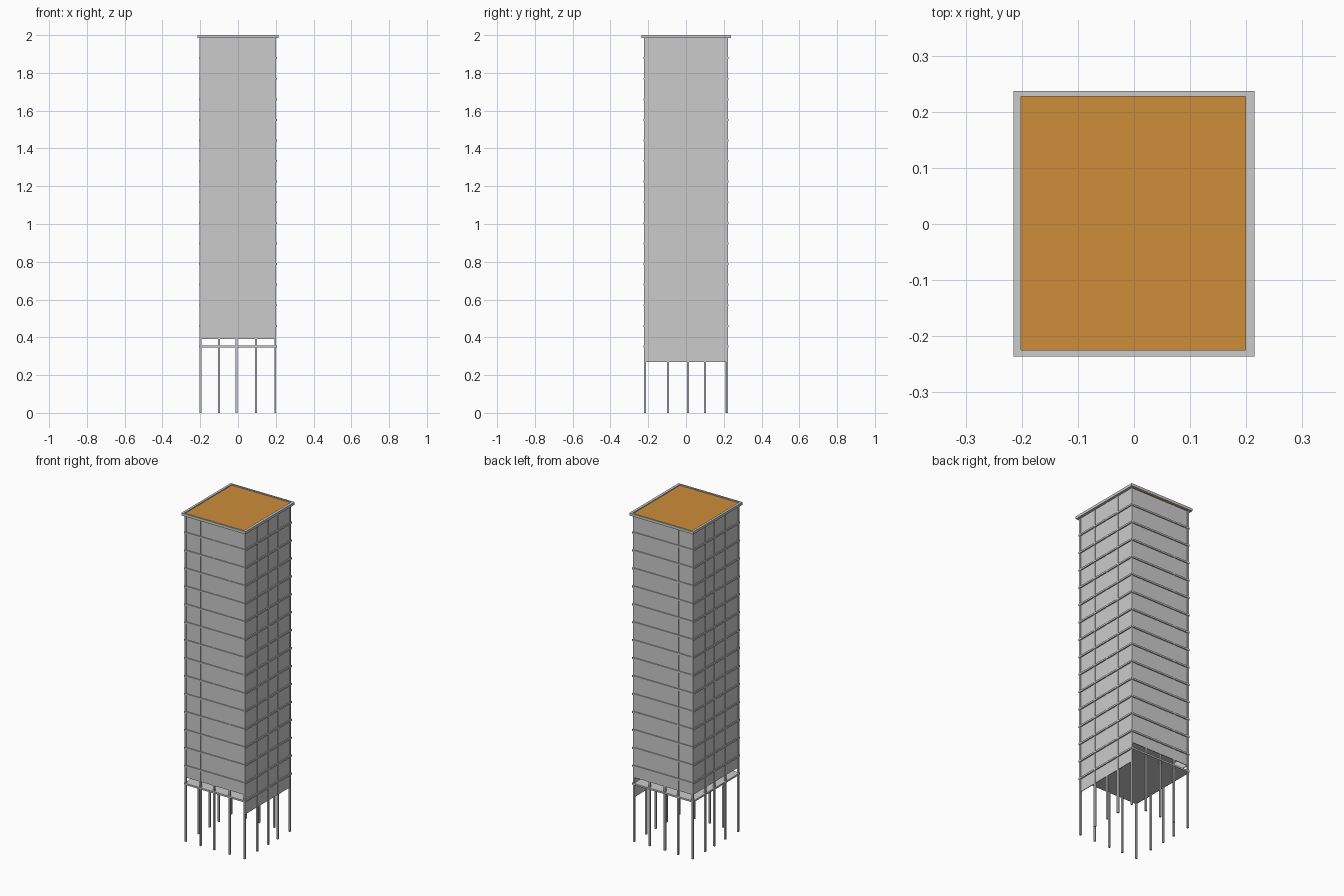
import bpy

if "Cube" in bpy.data.objects:
    bpy.data.objects.remove(bpy.data.objects["Cube"])

def box(name, x0, x1, y0, y1, z0, z1):
    bpy.ops.mesh.primitive_cube_add(size=1, location=((x0 + x1) / 2, (y0 + y1) / 2, (z0 + z1) / 2))
    ob = bpy.context.object
    ob.name = name
    ob.scale = (x1 - x0, y1 - y0, z1 - z0)
    bpy.ops.object.transform_apply(location=False, rotation=False, scale=True)
    return ob

XS = [-0.198, -0.1, -0.008, 0.095, 0.197]
YS = [-0.217, -0.095, 0.01, 0.10, 0.217]
TOP = 1.988
BASE = 0.39
STEP = 0.109
R = 0.005

# perimeter columns, running from the ground to the roof
for i, x in enumerate(XS):
    for j, y in enumerate(YS):
        if i in (0, 4) or j in (0, 4):
            # two rear columns stop behind the blank back wall
            short = j == 4 and i in (2, 3)
            yc = y - 0.004 if short else y
            box("column", x - R, x + R, yc - R, yc + R, 0, BASE + 0.01 if short else TOP)

# floor slabs, edges projecting as thin bands
for k in range(15):
    z = 0.352 + k * STEP
    box("floor_slab", -0.206, 0.206, -0.225, 0.225, z - 0.005, z + 0.005)

# thin wall panels; the right one hangs lower
T = 0.004
box("front_wall", -0.199, 0.199, -0.219, -0.219 + T, BASE, TOP)
box("back_wall", -0.199, 0.199, 0.219 - T, 0.219, BASE, TOP)
box("left_wall", -0.200, -0.200 + T, -0.218, 0.218, BASE, TOP)
box("right_wall", 0.199 - T, 0.199, -0.218, 0.212, 0.27, TOP)

# roof rim
box("roof_rim_front", -0.215, 0.215, -0.236, -0.225, 1.984, 2.0)
box("roof_rim_back", -0.215, 0.215, 0.227, 0.237, 1.984, 2.0)
box("roof_rim_left", -0.215, -0.201, -0.225, 0.227, 1.984, 2.0)
box("roof_rim_right", 0.199, 0.215, -0.225, 0.227, 1.984, 2.0)

# orange roof deck
deck = box("roof_deck", -0.201, 0.199, -0.225, 0.227, 1.984, 1.995)
mat = bpy.data.materials.new("roof_orange")
mat.diffuse_color = (0.62, 0.27, 0.04, 1)
mat.use_nodes = True
mat.node_tree.nodes["Principled BSDF"].inputs["Base Color"].default_value = mat.diffuse_color
deck.data.materials.append(mat)
